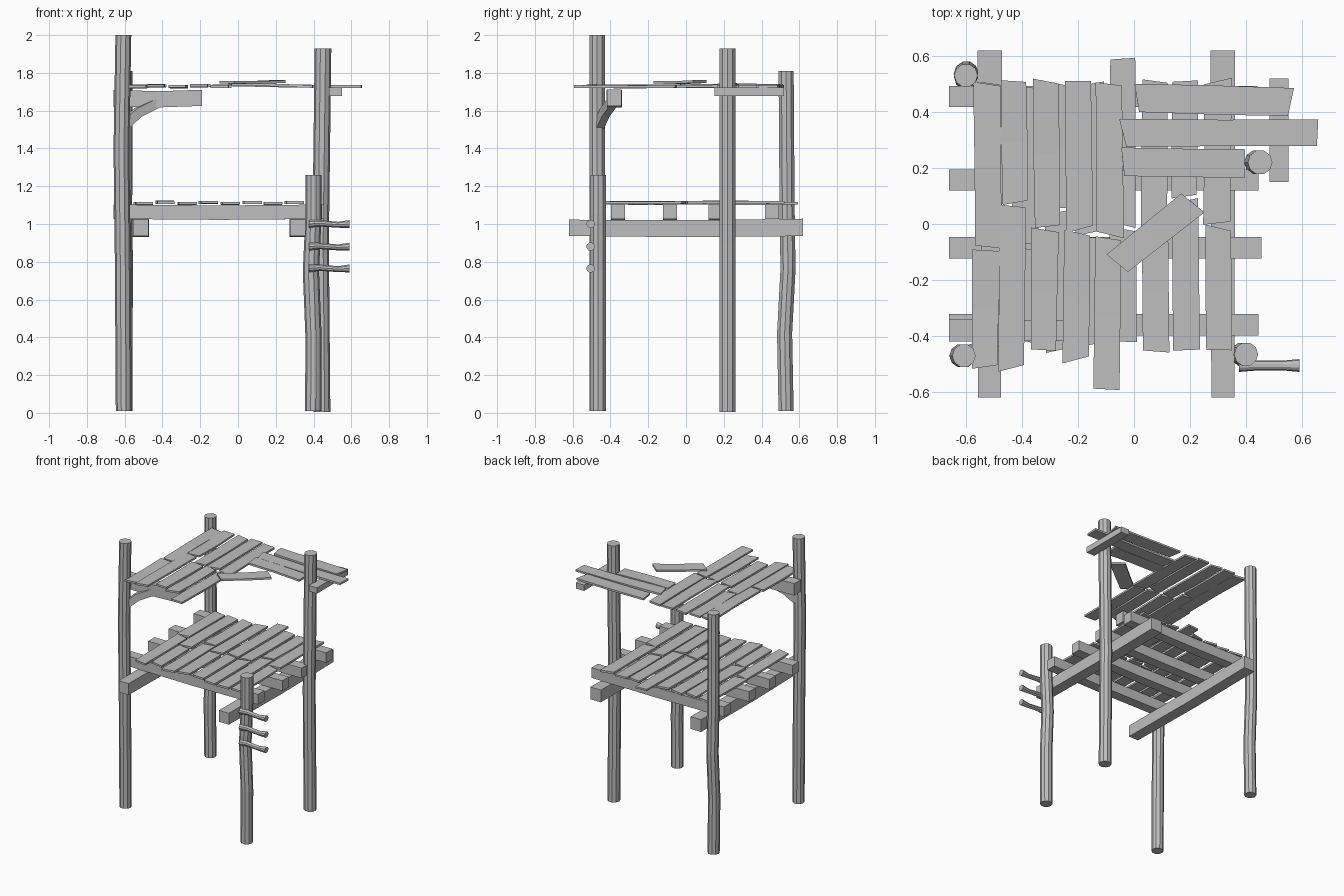
import bpy, bmesh, math, random
from mathutils import Vector

random.seed(4)
cube = bpy.data.objects.get("Cube")
if cube:
    bpy.data.objects.remove(cube)

wood = bpy.data.materials.new("weathered_grey_wood")
GREY = (0.52, 0.52, 0.52, 1)
wood.diffuse_color = GREY
wood.use_nodes = True
wood.node_tree.nodes["Principled BSDF"].inputs["Base Color"].default_value = GREY

SQUARE = [(-1, -1), (1, -1), (1, 1), (-1, 1)]
ROUND = [(math.cos(math.tau * i / 10), math.sin(math.tau * i / 10)) for i in range(10)]


def loft(name, points, half_w, half_h, profile=SQUARE, scales=None, skews=(0, 0)):
    """Sweep a profile through points; skews slant the two end cuts."""
    points = [Vector(p) for p in points]
    along = (points[-1] - points[0]).normalized()
    if abs(along.z) > 0.9:
        side, up = Vector((1, 0, 0)), Vector((0, 1, 0))
    else:
        side = along.cross(Vector((0, 0, 1))).normalized()
        up = side.cross(along)
    scales = scales or [1] * len(points)
    bm = bmesh.new()
    rings = []
    for i, (p, s) in enumerate(zip(points, scales)):
        skew = skews[0] if i == 0 else skews[1] if i == len(points) - 1 else 0
        rings.append([bm.verts.new(p + side * u * half_w * s + up * v * half_h * s
                                   + along * skew * u) for u, v in profile])
    n = len(profile)
    for a, b in zip(rings, rings[1:]):
        for i in range(n):
            j = (i + 1) % n
            bm.faces.new((a[i], a[j], b[j], b[i]))
    bm.faces.new(rings[0])
    bm.faces.new(rings[-1])
    bmesh.ops.recalc_face_normals(bm, faces=bm.faces)
    mesh = bpy.data.meshes.new(name)
    bm.to_mesh(mesh)
    bm.free()
    mesh.materials.append(wood)
    obj = bpy.data.objects.new(name, mesh)
    bpy.context.collection.objects.link(obj)
    return obj


def plank(name, start, end, half_w=0.047):
    """Thin, slightly warped board with uneven ends."""
    def jitter(amount):
        return random.uniform(-amount, amount)
    a, b = Vector(start), Vector(end)
    mid = (a + b) / 2 + Vector((0, 0, jitter(0.004)))
    loft(name, [a, mid, b], half_w, 0.007,
         scales=[1 + jitter(0.06), 1, 1 + jitter(0.06)],
         skews=(jitter(0.013), jitter(0.013)))


# Corner posts, each with its own bend
loft("front_right_post", [(-0.605, -0.47, 0.01), (-0.61, -0.47, 0.8), (-0.617, -0.47, 1.4),
                          (-0.607, -0.47, 2)], 0.042, 0.042, ROUND)
loft("back_right_post", [(-0.6, 0.53, 0.01), (-0.6, 0.522, 0.42), (-0.598, 0.54, 0.76),
                         (-0.602, 0.535, 1.1), (-0.6, 0.53, 1.81)], 0.042, 0.042, ROUND)
loft("back_left_post", [(0.445, 0.22, 0.005), (0.437, 0.22, 0.9), (0.45, 0.22, 1.93)],
     0.044, 0.044, ROUND)
loft("front_left_post", [(0.398, -0.465, 0.01), (0.4, -0.465, 0.4), (0.386, -0.465, 0.75),
                         (0.4, -0.465, 1.05), (0.4, -0.465, 1.26)], 0.043, 0.043, ROUND)

# Ladder rungs stubs on the short post
for i, z in enumerate((1.0, 0.88, 0.765)):
    loft(f"rung_{i + 1}", [(0.375, -0.505, z), (0.43, -0.505, z + 0.004), (0.53, -0.505, z - 0.004),
                           (0.59, -0.505, z)], 0.023, 0.022, ROUND, [1, 0.8, 0.75, 1])

# Main bearers running front to back
for side, x in (("right", -0.515), ("left", 0.317)):
    loft(f"{side}_bearer", [(x, -0.62, 0.98), (x, 0, 0.975), (x, 0.62, 0.982)],
         0.043, 0.045, scales=[0.95, 1, 1.02])

# Floor joists running side to side
for i, (y, end) in enumerate(((-0.36, 0.445), (-0.085, 0.455), (0.157, 0.445), (0.455, 0.44))):
    loft(f"floor_joist_{i + 1}", [(-0.66, y, 1.065), (-0.1, y, 1.06), (end, y, 1.065)], 0.038, 0.038)

# Floor boards: column centre, front end, joint, back end
FLOOR = [(-0.5, -0.45, 0.06, 0.5), (-0.385, -0.42, -0.08, 0.49), (-0.27, -0.45, 0.05, 0.5),
         (-0.155, -0.43, -0.04, 0.5), (-0.04, -0.42, -0.01, 0.59), (0.075, -0.455, -0.02, 0.51),
         (0.183, -0.45, 0.09, 0.51), (0.3, -0.45, -0.005, 0.51)]
for i, (x, front, joint, back) in enumerate(FLOOR):
    z = 1.11 + 0.004 * (i % 2)
    plank(f"floor_board_front_{i + 1}", (x + 0.004, front, z), (x, joint - 0.008, z))
    plank(f"floor_board_back_{i + 1}", (x - 0.004, joint + 0.008, z), (x, back, z))

# Roof boards running front to back
ROOF = [(-0.525, -0.51, -0.088, 0.5), (-0.43, -0.515, 0.07, 0.51), (-0.315, -0.45, -0.015, 0.51),
        (-0.2, -0.485, -0.025, 0.51), (-0.09, -0.59, -0.045, 0.5)]
for i, (x, front, joint, back) in enumerate(ROOF):
    z = 1.728 + 0.005 * (i % 2)
    plank(f"roof_board_front_{i + 1}", (x - 0.008, front, z), (x - 0.003, joint - 0.006, z))
    plank(f"roof_board_back_{i + 1}", (x + 0.006, joint + 0.006, z), (x, back, z))

# Roof boards running side to side, and one loose board on top
plank("roof_cross_board_back", (0.01, 0.45, 1.735), (0.56, 0.435, 1.73), 0.052)
plank("roof_cross_board_middle", (-0.04, 0.325, 1.737), (0.655, 0.325, 1.728))
plank("roof_cross_board_front", (-0.04, 0.222, 1.738), (0.395, 0.215, 1.728), 0.05)
plank("loose_roof_board", (-0.06, -0.14, 1.75), (0.21, 0.075, 1.754), 0.05)

# Roof supports
loft("front_roof_support", [(-0.66, -0.38, 1.665), (-0.42, -0.38, 1.66), (-0.19, -0.38, 1.668)],
     0.04, 0.045, scales=[1, 0.95, 0.95])
loft("left_roof_support", [(0.517, 0.15, 1.7), (0.517, 0.52, 1.7)], 0.034, 0.022)
loft("roof_brace", [(-0.6, -0.46, 1.525), (-0.53, -0.43, 1.59), (-0.42, -0.39, 1.645)], 0.022, 0.025)
